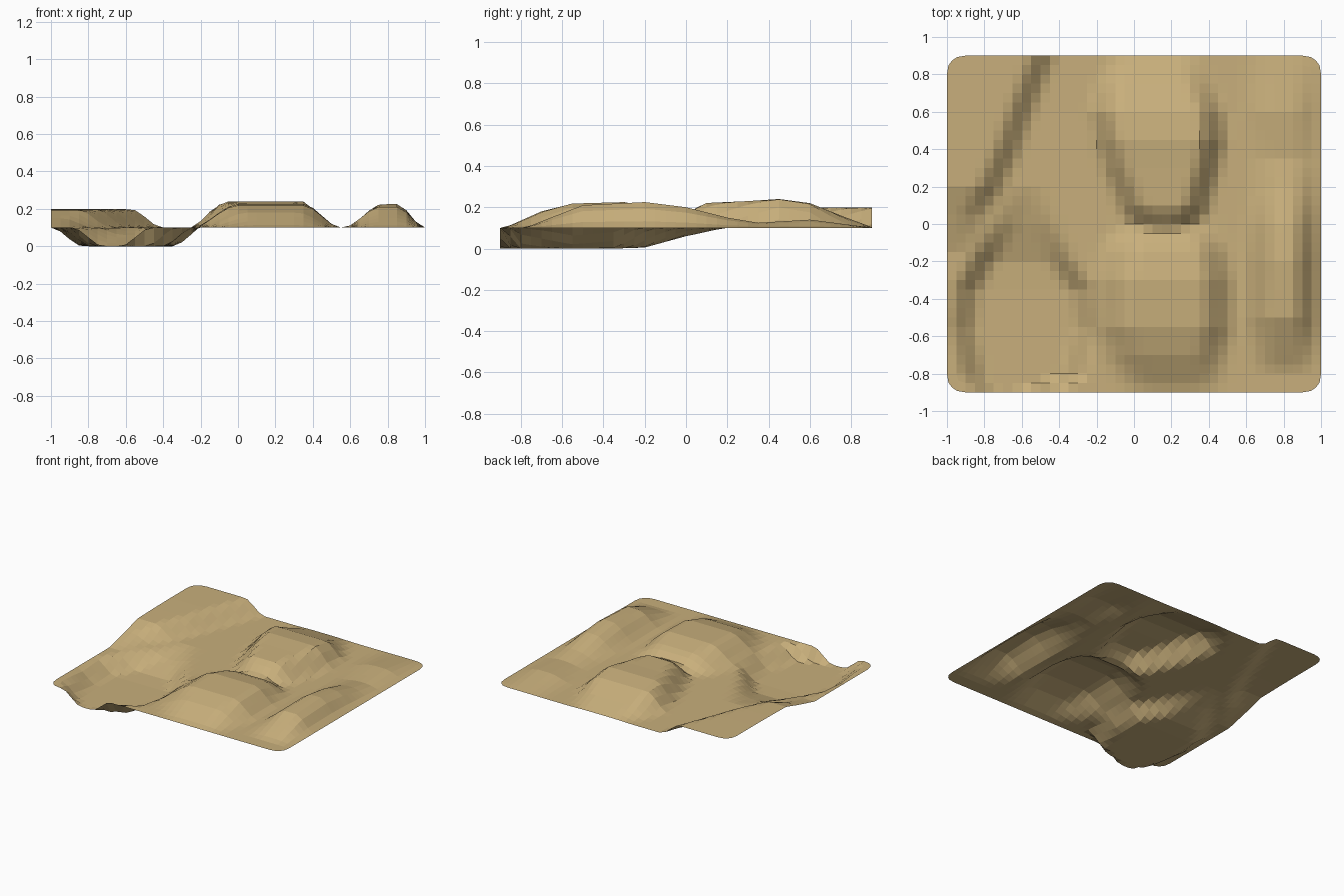
import bpy, bmesh, math

if "Cube" in bpy.data.objects:
    bpy.data.objects.remove(bpy.data.objects["Cube"])

BASE = 0.10
NX, NY = 40, 36
HX, HY, R = 1.0, 0.9, 0.09


def smooth(t):
    t = max(0.0, min(1.0, t))
    return t * t * (3 - 2 * t)


def landform(rows, wl, wr):
    """rows: (y, left foot, right foot, height); wl / wr: slope widths."""
    def height(x, y):
        if y < rows[0][0] or y > rows[-1][0]:
            return 0.0
        for a, b in zip(rows, rows[1:]):
            if y <= b[0]:
                t = (y - a[0]) / (b[0] - a[0])
                l, r, h = (a[i] + (b[i] - a[i]) * t for i in (1, 2, 3))
                return h * smooth((x - l) / wl) * smooth((r - x) / wr)
        return 0.0
    return height


# Raised landforms: rear hill, front hill, right ridge, rear-left plateau
mounds = [
    landform([(-0.12, 0.0, 0.32, 0), (0.0, -0.05, 0.37, 0.06), (0.08, -0.10, 0.42, 0.12),
              (0.3, -0.19, 0.48, 0.13), (0.45, -0.23, 0.51, 0.14), (0.6, -0.26, 0.50, 0.12),
              (0.75, -0.22, 0.44, 0.06), (0.91, -0.15, 0.38, 0)], 0.17, 0.17),
    landform([(-0.88, -0.12, 0.50, 0), (-0.7, -0.2, 0.52, 0.08), (-0.55, -0.25, 0.55, 0.118),
              (-0.3, -0.25, 0.55, 0.125), (-0.12, -0.2, 0.52, 0.09), (0.02, -0.1, 0.45, 0)],
             0.25, 0.2),
    landform([(-0.78, 0.58, 1, 0), (-0.68, 0.57, 1, 0.04), (-0.5, 0.56, 1, 0.11),
              (-0.2, 0.57, 1, 0.125), (0.0, 0.58, 1, 0.10), (0.2, 0.6, 1, 0.05),
              (0.35, 0.6, 1, 0.025), (0.6, 0.55, 1, 0.04), (0.91, 0.55, 1, 0)], 0.2, 0.15),
    landform([(-0.15, -1.3, -0.82, 0), (0.05, -1.3, -0.77, 0.05), (0.2, -1.3, -0.68, 0.092),
              (0.4, -1.3, -0.59, 0.096), (0.6, -1.3, -0.52, 0.098), (0.91, -1.3, -0.40, 0.098)],
             0.17, 0.17),
]
# Sunken basin at the front left, narrowing to a notch at the front edge
basin = landform([(-0.91, -0.88, -0.49, 0.10), (-0.82, -0.95, -0.24, 0.10),
                  (-0.55, -1.0, -0.18, 0.10), (-0.35, -0.98, -0.2, 0.10),
                  (-0.2, -0.9, -0.3, 0.095), (0.0, -0.78, -0.38, 0.04),
                  (0.2, -0.7, -0.45, 0)], 0.17, 0.17)


def round_corner(x, y):
    """Pull the grid corners onto a small arc."""
    dx, dy = abs(x) - (HX - R), abs(y) - (HY - R)
    if dx > 0 and dy > 0:
        d = math.hypot(dx, dy)
        k = max(dx, dy) / d
        x = math.copysign(HX - R + dx * k, x)
        y = math.copysign(HY - R + dy * k, y)
    return x, y


# Terrain sheet: an open faceted grid
bm = bmesh.new()
grid = []
for j in range(NY + 1):
    row = []
    for i in range(NX + 1):
        x, y = round_corner(-HX + 2 * HX * i / NX, -HY + 2 * HY * j / NY)
        z = BASE + max(m(x, y) for m in mounds) - basin(x, y)
        row.append(bm.verts.new((x, y, max(z, 0.0))))
    grid.append(row)
for j in range(NY):
    for i in range(NX):
        bm.faces.new((grid[j][i], grid[j][i + 1], grid[j + 1][i + 1], grid[j + 1][i]))
mesh = bpy.data.meshes.new("terrain_sheet")
bm.to_mesh(mesh)
bm.free()

sand = bpy.data.materials.new("sand")
sand.diffuse_color = (0.58, 0.43, 0.20, 1)
sand.use_nodes = True
sand.node_tree.nodes["Principled BSDF"].inputs["Base Color"].default_value = sand.diffuse_color
mesh.materials.append(sand)
bpy.context.collection.objects.link(bpy.data.objects.new("terrain_sheet", mesh))
